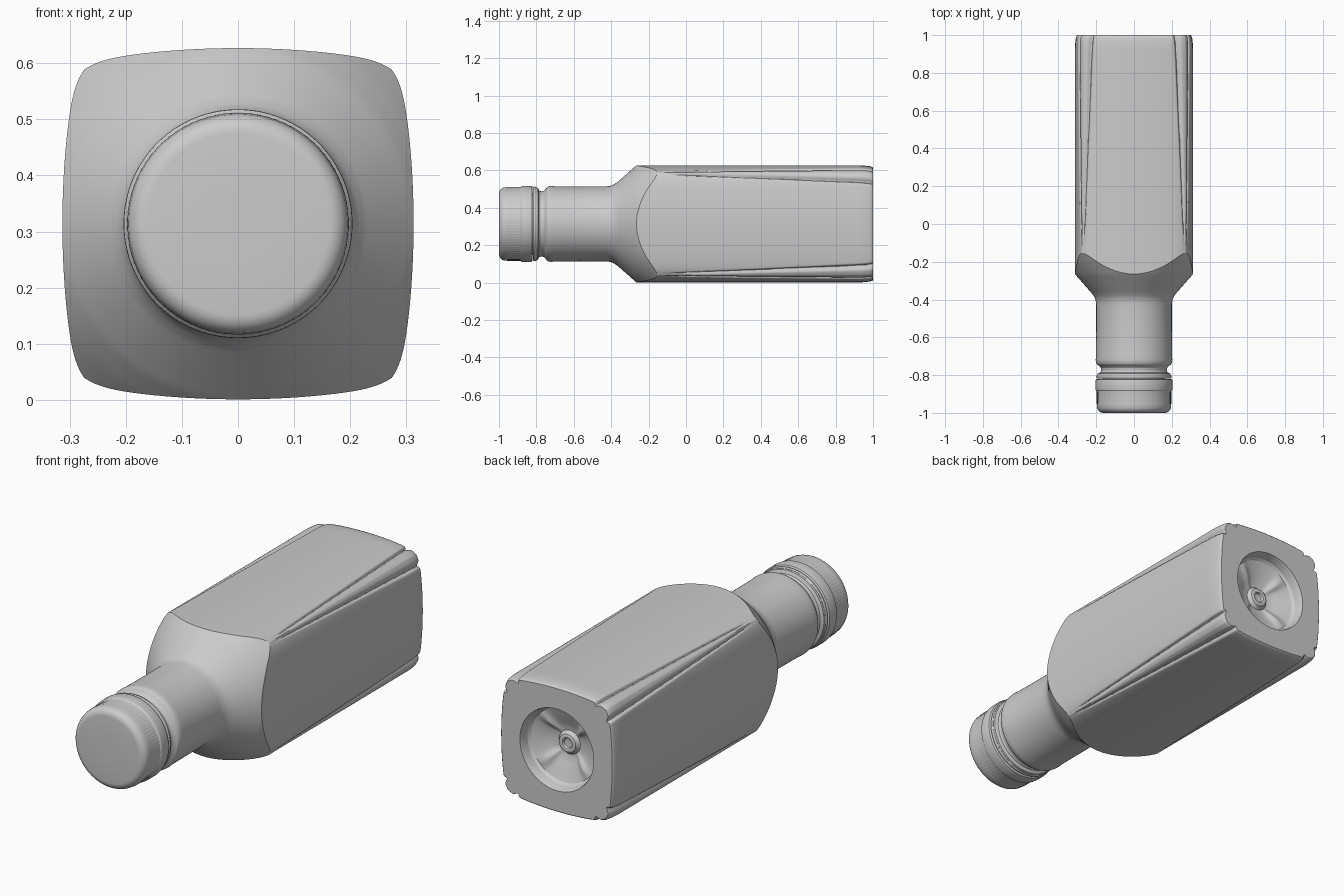
import bpy, bmesh, math

if "Cube" in bpy.data.objects:
    bpy.data.objects.remove(bpy.data.objects["Cube"])

CZ = 0.314  # height of the bottle axis, which runs along y


def interp(pts, x):
    for (x0, y0), (x1, y1) in zip(pts, pts[1:]):
        if x <= x1:
            return y0 + (y1 - y0) * (x - x0) / (x1 - x0)
    return pts[-1][1]


def skin(name, columns, angles):
    """Skin columns of (radius, y) around the axis, capping both ends to a fan."""
    bm = bmesh.new()
    grid = [[bm.verts.new((r * math.cos(a), y, CZ + r * math.sin(a))) for r, y in col]
            for col, a in zip(columns, angles)]
    n = len(grid)
    for i in range(n):
        c, d = grid[i], grid[(i + 1) % n]
        for k in range(len(c) - 1):
            bm.faces.new((c[k], c[k + 1], d[k + 1], d[k]))
    for k in (0, -1):
        bm.faces.new([c[k] for c in grid])
    bmesh.ops.recalc_face_normals(bm, faces=bm.faces)
    me = bpy.data.meshes.new(name)
    bm.to_mesh(me)
    bm.free()
    ob = bpy.data.objects.new(name, me)
    bpy.context.collection.objects.link(ob)
    bpy.ops.object.select_all(action='DESELECT')
    ob.select_set(True)
    bpy.context.view_layer.objects.active = ob
    bpy.ops.object.shade_smooth_by_angle(angle=math.radians(26))
    return ob


def corner_offset(a):
    """Signed angle from the nearest diagonal corner."""
    return (a % (math.pi / 2)) - math.pi / 4


def section(a):
    """Bulged square with rounded corners."""
    t = math.tan(math.pi / 4 - abs(corner_offset(a)))
    k = 0.32 * t * t
    x = 0.313 if k < 1e-6 else (-1 + math.sqrt(1 + 4 * k * 0.313)) / (2 * k)
    side = x * math.sqrt(1 + t * t)
    return (side ** -30 + 0.392 ** -30) ** (-1 / 30)


def groove(a, y):
    """Paired corner flutes that spread and deepen towards the base."""
    t = max(0.0, (y + 0.14) / 1.14)
    if t == 0:
        return 0.0
    off = abs(corner_offset(a))
    depth = min(1, t * 8) * (0.005 + 0.012 * t)
    return depth * math.exp(-((off - 0.018 - 0.105 * t) / (0.011 + 0.018 * t)) ** 2)


# Neck profile, shoulder curve and base recess profile
NECK = [(0.165, -0.84), (0.165, -0.812), (0.193, -0.81), (0.195, -0.80), (0.193, -0.792),
        (0.178, -0.785), (0.174, -0.775), (0.176, -0.762), (0.183, -0.752), (0.195, -0.745),
        (0.201, -0.735), (0.203, -0.72), (0.201, -0.70), (0.2, -0.56), (0.2, -0.43)]
SHOULDER = [(0.2, -0.43), (0.203, -0.405), (0.211, -0.385), (0.225, -0.365),
            (0.313, -0.265), (0.35, -0.213), (0.39, -0.148)]
RECESS = [(0.2, 1.0), (0.196, 0.99), (0.19, 0.955), (0.18, 0.943), (0.16, 0.935),
          (0.13, 0.925), (0.1, 0.912), (0.075, 0.902), (0.058, 0.9), (0.05, 0.908),
          (0.045, 0.918), (0.035, 0.921), (0.026, 0.919), (0.022, 0.908), (0.008, 0.906)]
BASE_TAPER = [(0.93, 0.0), (0.96, 0.002), (0.985, 0.005), (0.996, 0.009), (1.0, 0.013)]


def bottle_column(a):
    col = list(NECK)
    R = section(a)
    for k in range(1, 25):
        r = 0.2 + (R - 0.2) * (k / 24) ** 1.4
        col.append((r, interp(SHOULDER, r)))
    y0 = col[-1][1]
    for k in range(1, 56):
        y = y0 + (0.92 - y0) * k / 55
        col.append((R - groove(a, y), y))
    for y, d in BASE_TAPER:
        col.append((R - groove(a, y) - d, y))
    # four radial ribs stiffen the recess on its diagonals
    rib = math.exp(-(corner_offset(a) / 0.16) ** 2)
    for r, y in RECESS:
        lift = 0.014 * rib * max(0, 1 - ((r - 0.12) / 0.06) ** 2)
        col.append((r, y + lift))
    return col


# Bottle: angles are sampled densely around the fluted corners
quarter = [math.radians(d * 2) for d in range(0, 17)]
quarter += [math.radians(33 + 0.4 * d) for d in range(0, 61)]
quarter += [math.radians(58 + d * 2) for d in range(0, 16)]
angles = [q + s * math.pi / 2 for s in range(4) for q in quarter]
skin("bottle", [bottle_column(a) for a in angles], angles)

# Screw cap with rounded top edge, fine grip ribs and lower band
N = 240
cap_angles = [2 * math.pi * i / N for i in range(N)]


def cap_column(i):
    col = [(0.05, -1.0), (0.162, -1.0)]
    for k in range(1, 7):
        b = math.radians(15 * k)
        col.append((0.162 + 0.034 * math.sin(b), -0.966 - 0.034 * math.cos(b)))
    g = 0.0014 if i % 3 == 0 else 0.0
    col += [(0.197, -0.958), (0.1975 - g, -0.95), (0.1975 - g, -0.89), (0.198, -0.884),
            (0.203, -0.878), (0.204, -0.87), (0.204, -0.832), (0.202, -0.824),
            (0.196, -0.82), (0.16, -0.82)]
    return col


skin("screw_cap", [cap_column(i) for i in range(N)], cap_angles)

# Tamper ring just below the cap
RING = [(0.16, -0.818), (0.196, -0.817), (0.199, -0.812), (0.199, -0.806), (0.196, -0.801), (0.16, -0.8)]
skin("tamper_ring", [RING] * 96, [2 * math.pi * i / 96 for i in range(96)])
